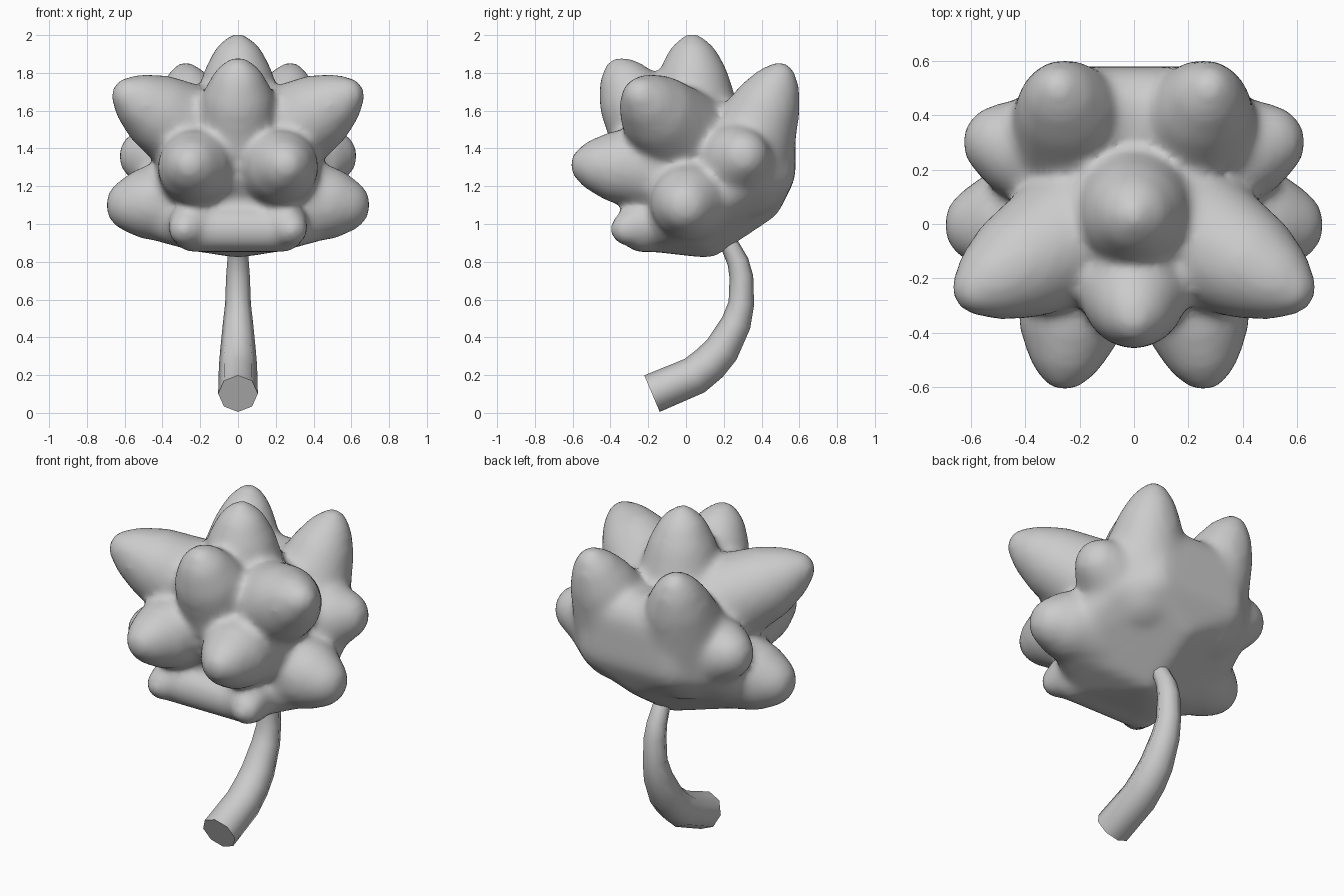
import bpy, bmesh
from mathutils import Vector

if "Cube" in bpy.data.objects:
    bpy.data.objects.remove(bpy.data.objects["Cube"])

# unit sphere points reused for every hull
tmp = bmesh.new()
bmesh.ops.create_icosphere(tmp, subdivisions=3, radius=1)
UNIT = [v.co.copy() for v in tmp.verts]
tmp.free()

head = bmesh.new()


def add_hull(balls):
    """Add the convex hull of several (centre, radius) balls to the head."""
    bm = bmesh.new()
    for c, r in balls:
        for p in UNIT:
            bm.verts.new(Vector(c) + p * r)
    bmesh.ops.convex_hull(bm, input=bm.verts[:])
    bmesh.ops.delete(bm, geom=[v for v in bm.verts if not v.link_faces], context='VERTS')
    bmesh.ops.recalc_face_normals(bm, faces=bm.faces[:])
    me = bpy.data.meshes.new("hull_part")
    bm.to_mesh(me)
    bm.free()
    head.from_mesh(me)
    bpy.data.meshes.remove(me)


def petal(tip, root, r, root_r=0.25, length=0.27, tip_r=0.09):
    """Bullet-shaped petal, mirrored when it is off the centre line."""
    for s in ((1, -1) if tip[0] else (1,)):
        t = Vector((tip[0] * s, tip[1], tip[2]))
        c = Vector((root[0] * s, root[1], root[2]))
        u = (t - c).normalized()
        add_hull([(t - u * tip_r, tip_r),
                  (t - u * length * 0.62, r * 0.76),
                  (t - u * length, r), (c, root_r)])


# petals: tip, root, radius
petal((0, 0.03, 2.01), (0, 0.05, 1.35), 0.195, 0.3)
petal((0, -0.39, 1.875), (0, -0.1, 1.32), 0.195)
petal((0.65, -0.28, 1.725), (0.1, 0.03, 1.4), 0.21, 0.29, 0.32, 0.1)
petal((0.29, 0.53, 1.85), (0.2, 0.28, 1.3), 0.185, 0.28)
petal((0.27, -0.615, 1.32), (0.18, 0.0, 1.28), 0.195, 0.25, 0.27, 0.1)
petal((0.70, -0.02, 1.085), (0.1, 0.05, 1.15), 0.195, 0.28, 0.24, 0.1)
petal((0.62, 0.34, 1.385), (0.1, 0.18, 1.28), 0.185, 0.25, 0.22, 0.1)
petal((0.32, -0.39, 0.95), (0.12, 0.0, 1.07), 0.13, 0.17, 0.18)

# smooth bowl at the back and underside, then the low front lip
bowl = [((0, 0.12, 0.92), 0.1), ((0, 0.05, 1.3), 0.3), ((0, 0.38, 1.13), 0.13)]
lip = [((0, 0, 1.05), 0.19)]
for s in (1, -1):
    bowl += [((0.42 * s, 0.0, 1.05), 0.14), ((0.36 * s, 0.3, 1.25), 0.15),
             ((0.22 * s, 0.41, 1.28), 0.17), ((0.22 * s, 0.42, 1.48), 0.16),
             ((0.2 * s, -0.15, 0.98), 0.13)]
    lip.append(((0.24 * s, -0.23, 0.97), 0.12))
add_hull(bowl)
add_hull(lip)

me = bpy.data.meshes.new("flower_head")
head.to_mesh(me)
head.free()
flower = bpy.data.objects.new("flower_head", me)
bpy.context.collection.objects.link(flower)
rm = flower.modifiers.new("merge", 'REMESH')
rm.mode = 'VOXEL'
rm.voxel_size = 0.022
rm.use_smooth_shade = True
sm = flower.modifiers.new("soften", 'SMOOTH')
sm.factor = 0.5
sm.iterations = 14

# curved tapering stem: y, z, radius
PATH = [(-0.18, 0.102, 0.105), (0.045, 0.197, 0.103), (0.125, 0.262, 0.1), (0.19, 0.335, 0.094),
        (0.265, 0.475, 0.08), (0.293, 0.58, 0.068), (0.293, 0.72, 0.063), (0.275, 0.8, 0.057),
        (0.235, 0.88, 0.05), (0.15, 1.0, 0.045)]
cu = bpy.data.curves.new("stem", 'CURVE')
cu.dimensions = '3D'
cu.bevel_depth = 1.0
cu.bevel_resolution = 2
cu.use_fill_caps = True
sp = cu.splines.new('POLY')
sp.points.add(len(PATH) - 1)
for p, (y, z, r) in zip(sp.points, PATH):
    p.co = (0, y, z, 1)
    p.radius = r
sp.use_smooth = True
stem = bpy.data.objects.new("stem", cu)
bpy.context.collection.objects.link(stem)
